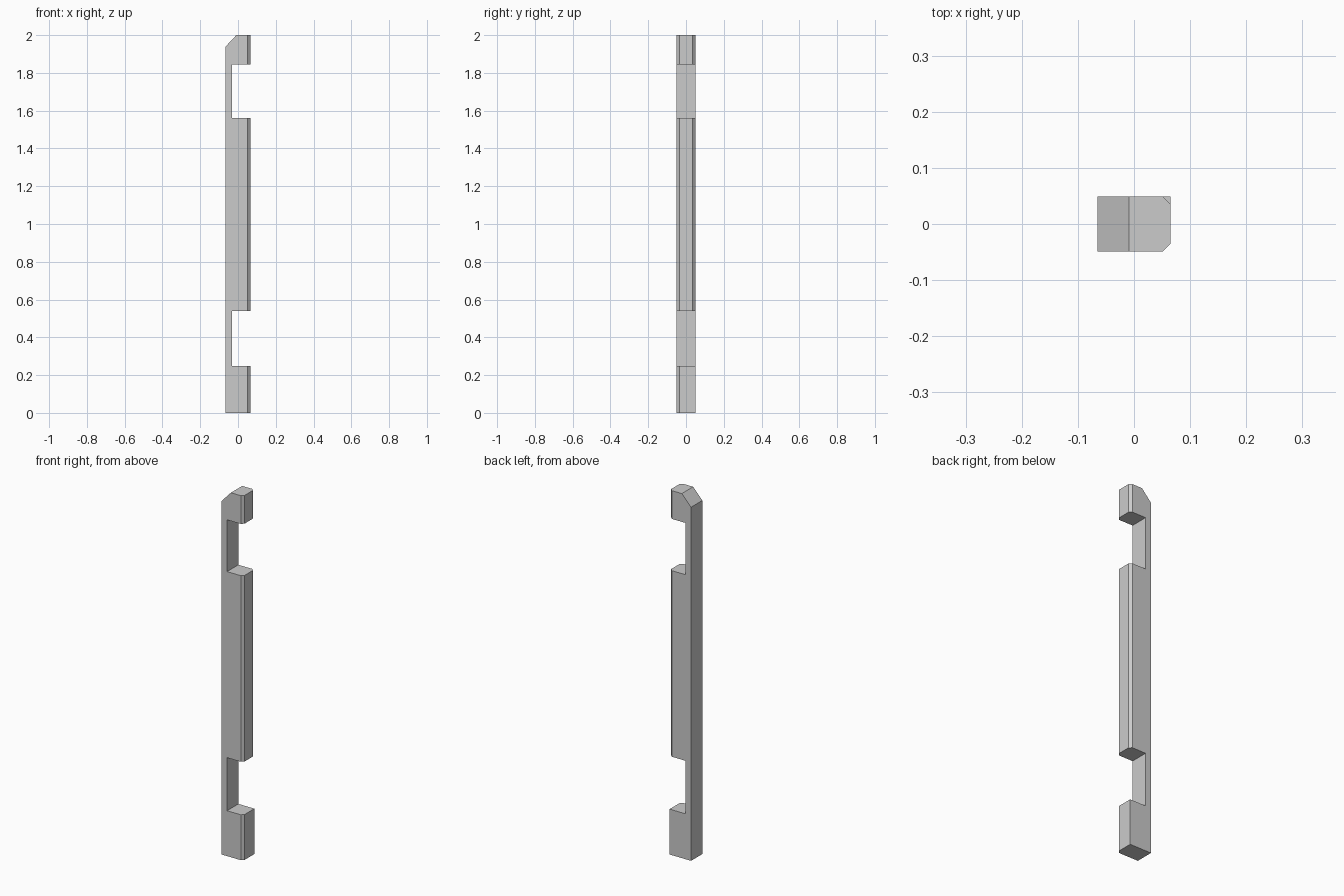
import bpy, bmesh

if "Cube" in bpy.data.objects:
    bpy.data.objects.remove(bpy.data.objects["Cube"])

HALF_X, HALF_Y = 0.065, 0.049
NOTCH_X = -0.032
CHAMFER = 0.0135
NOTCHES = [(0.249, 0.54), (1.561, 1.845)]

# Side profile of the post (x, z): two notches and a sloped top corner
profile = [(-HALF_X, 0), (HALF_X, 0)]
for low, high in NOTCHES:
    profile += [(HALF_X, low), (NOTCH_X, low), (NOTCH_X, high), (HALF_X, high)]
profile += [(HALF_X, 2), (-0.009, 2), (-HALF_X, 1.94)]

bm = bmesh.new()
face = bm.faces.new([bm.verts.new((x, -HALF_Y, z)) for x, z in profile])
extruded = bmesh.ops.extrude_face_region(bm, geom=[face])
new_verts = [g for g in extruded["geom"] if isinstance(g, bmesh.types.BMVert)]
bmesh.ops.translate(bm, verts=new_verts, vec=(0, 2 * HALF_Y, 0))
bmesh.ops.recalc_face_normals(bm, faces=bm.faces)


# Chamfer the outer upright edges; the back edge of the foot stays square
def chamfered(edge):
    a, b = (v.co for v in edge.verts)
    upright = abs(a.z - b.z) > 0.05 and min(a.x, b.x) > HALF_X - 0.001
    foot_back = a.y > 0 and max(a.z, b.z) < 0.3
    return upright and not foot_back


bmesh.ops.bevel(bm, geom=[e for e in bm.edges if chamfered(e)], offset=CHAMFER,
                offset_type='OFFSET', segments=1, affect='EDGES')
bmesh.ops.recalc_face_normals(bm, faces=bm.faces)

mesh = bpy.data.meshes.new("notched_post")
bm.to_mesh(mesh)
bm.free()
post = bpy.data.objects.new("notched_post", mesh)
bpy.context.collection.objects.link(post)
